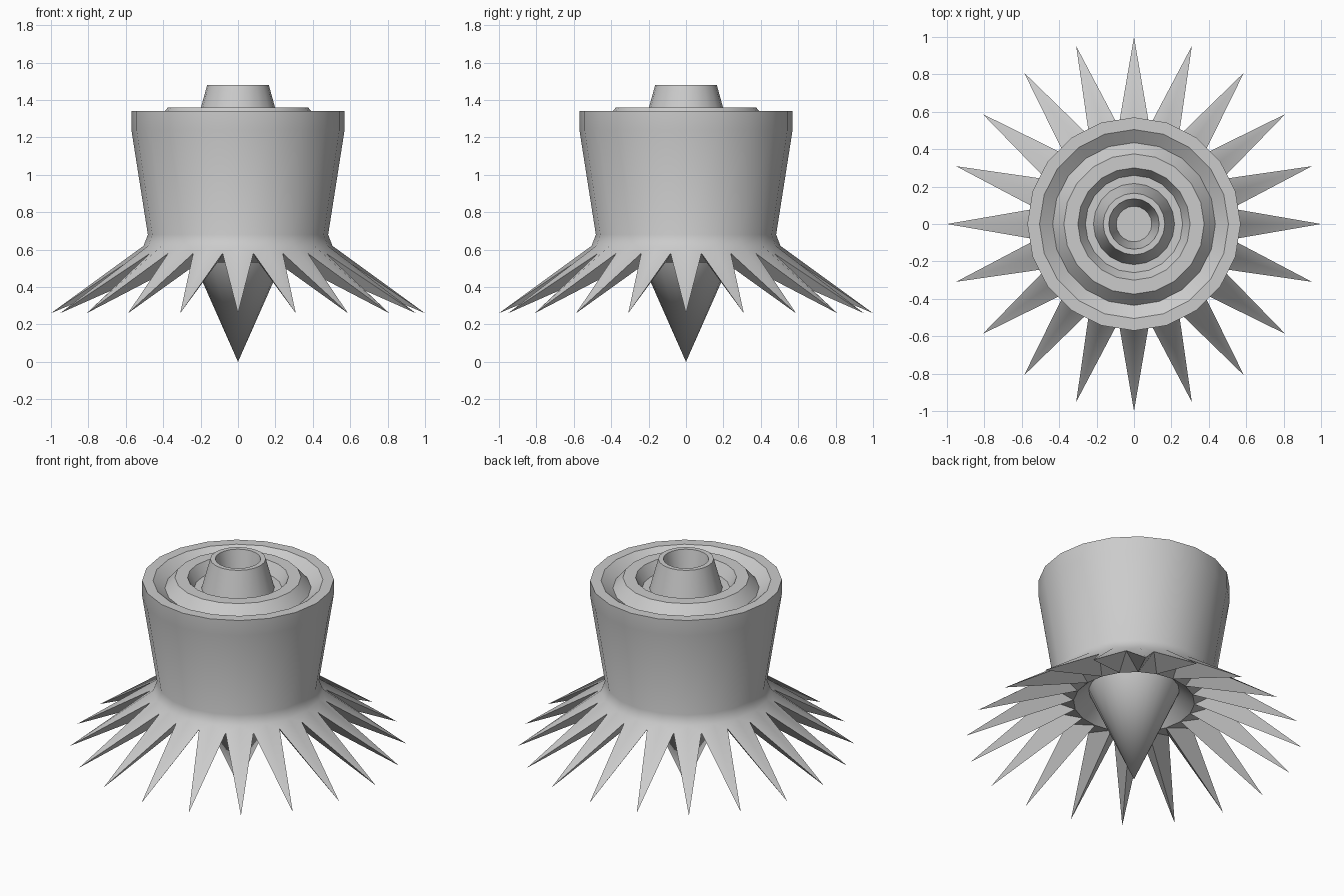
import bpy, bmesh
from math import cos, sin, radians, pi

if "Cube" in bpy.data.objects:
    bpy.data.objects.remove(bpy.data.objects["Cube"])

N = 20  # sides of the trunk and number of roots


def ring(bm, r, z, shift=0.0):
    return [bm.verts.new((r * cos(2 * pi * (k + shift) / N),
                          r * sin(2 * pi * (k + shift) / N), z)) for k in range(N)]


def bridge(bm, a, b):
    for k in range(N):
        j = (k + 1) % N
        bm.faces.new((a[k], a[j], b[j], b[k]))


def lathe(bm, profile):
    rings = [ring(bm, r, z) for r, z in profile]
    for a, b in zip(rings, rings[1:]):
        bridge(bm, a, b)
    return rings


def finish(bm, name, angle):
    bmesh.ops.recalc_face_normals(bm, faces=bm.faces)
    me = bpy.data.meshes.new(name)
    bm.to_mesh(me)
    bm.free()
    ob = bpy.data.objects.new(name, me)
    bpy.context.collection.objects.link(ob)
    bpy.ops.object.select_all(action='DESELECT')
    ob.select_set(True)
    bpy.context.view_layer.objects.active = ob
    bpy.ops.object.shade_smooth_by_angle(angle=radians(angle))
    return ob


bm = bmesh.new()

# Trunk: flare, tapered wall, rim, ring grooves, hollow central stem
trunk = lathe(bm, [(0.505, 0.62), (0.482, 0.68), (0.57, 1.24), (0.57, 1.34),
                   (0.505, 1.34), (0.435, 1.29), (0.375, 1.36), (0.30, 1.36),
                   (0.26, 1.29), (0.217, 1.29), (0.165, 1.48), (0.135, 1.48),
                   (0.095, 1.27)])
bm.faces.new(trunk[-1])

# Roots: one keeled spike under each trunk corner
flare = trunk[0]
valley = ring(bm, 0.528, 0.58, 0.5)
tip = ring(bm, 1.0, 0.26)
keel = ring(bm, 0.36, 0.53)
for k in range(N):
    j = (k + 1) % N
    left, right = valley[k - 1], valley[k]
    for face in ((flare[k], left, tip[k]), (flare[k], tip[k], right),
                 (flare[k], right, flare[j]), (tip[k], keel[k], right),
                 (tip[k], left, keel[k]), (right, keel[k], keel[j])):
        bm.faces.new(face)

# Taproot: collar and downward cone
collar = ring(bm, 0.27, 0.61)
bridge(bm, keel, collar)
point = bm.verts.new((0, 0, 0))
for k in range(N):
    bm.faces.new((collar[k], collar[(k + 1) % N], point))

finish(bm, "tree_stump", 35)
